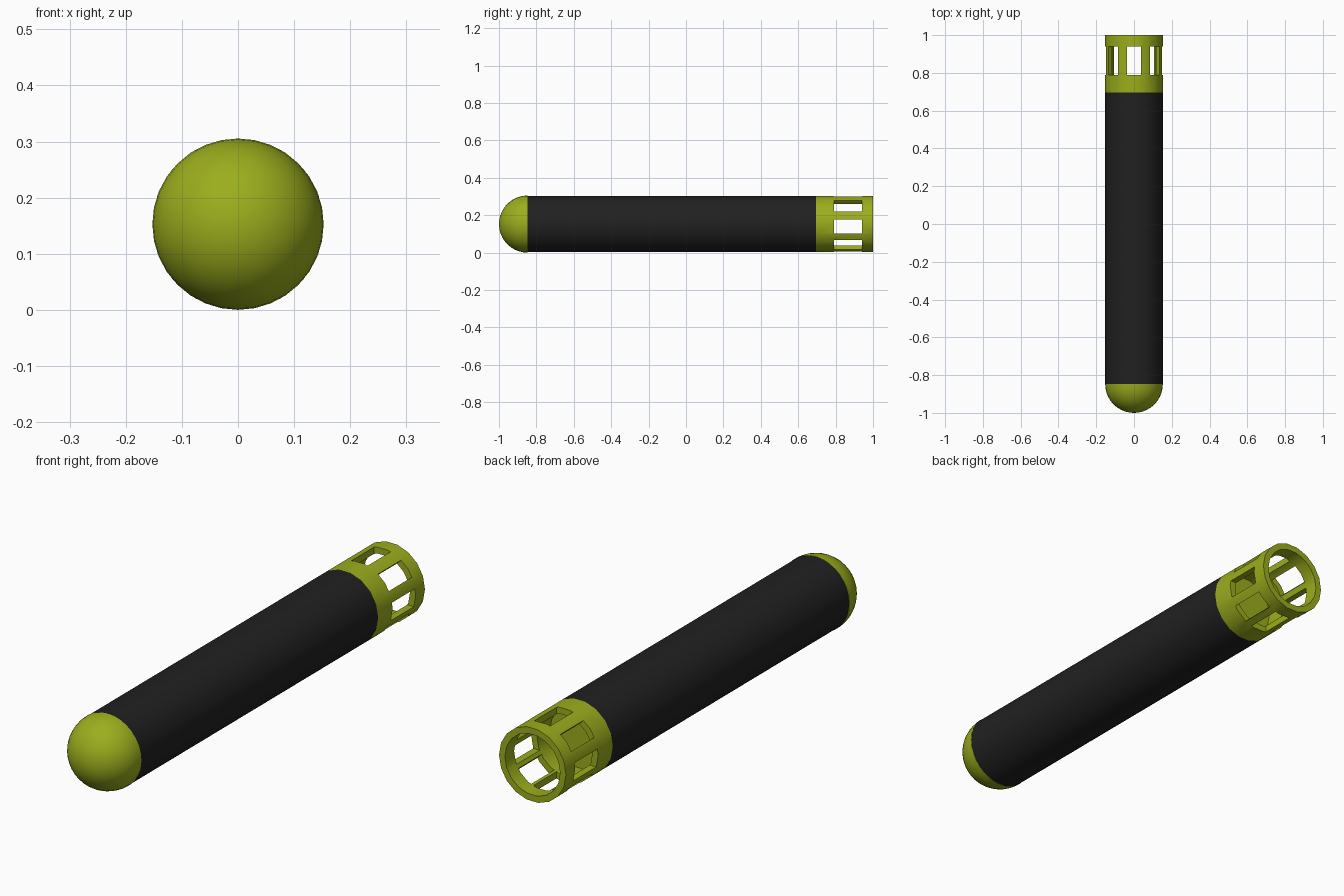
import bpy, bmesh, math
from mathutils import Matrix

if "Cube" in bpy.data.objects:
    bpy.data.objects.remove(bpy.data.objects["Cube"])

R, RI, ZC = 0.1527, 0.126, 0.1527      # outer radius, inner radius, axis height
SIDES = 18


def material(name, rgb):
    m = bpy.data.materials.new(name)
    m.diffuse_color = (*rgb, 1)
    m.use_nodes = True
    m.node_tree.nodes["Principled BSDF"].inputs["Base Color"].default_value = m.diffuse_color
    return m


GREEN = material("olive_green", (0.33, 0.42, 0.012))
BLACK = material("matt_black", (0.015, 0.015, 0.015))


def add_object(name, bm, mat=None):
    me = bpy.data.meshes.new(name)
    bm.to_mesh(me)
    bm.free()
    ob = bpy.data.objects.new(name, me)
    bpy.context.collection.objects.link(ob)
    if mat:
        me.materials.append(mat)
    return ob


def lathe(name, profile, sides, mat):
    """Revolve (y, radius) points about the long axis."""
    bm = bmesh.new()
    verts = [bm.verts.new((r, y, 0)) for y, r in profile]
    edges = [bm.edges.new(p) for p in zip(verts, verts[1:])]
    bmesh.ops.spin(bm, geom=verts + edges, cent=(0, 0, 0), axis=(0, 1, 0),
                   angle=2 * math.pi, steps=sides)
    bmesh.ops.remove_doubles(bm, verts=bm.verts, dist=1e-4)
    bmesh.ops.recalc_face_normals(bm, faces=bm.faces)
    bmesh.ops.translate(bm, verts=bm.verts, vec=(0, 0, ZC))
    return add_object(name, bm, mat)


def smooth(ob):
    bpy.ops.object.select_all(action='DESELECT')
    ob.select_set(True)
    bpy.context.view_layer.objects.active = ob
    bpy.ops.object.shade_smooth_by_angle(angle=math.radians(30))


# rounded nose
yc = -1 + R
arc = [(yc - R * math.cos(a), R * math.sin(a))
       for a in (math.pi / 2 * i / 10 for i in range(11))]
nose = lathe("rounded_nose", arc + [(yc, 0)], 32, GREEN)

# long grip
grip = lathe("grip", [(yc, 0), (yc, R), (0.695, R), (0.695, 0)], SIDES, BLACK)

# hollow end collar
collar = lathe("slotted_collar",
               [(0.695, 0), (0.695, R), (1, R), (1, RI), (0.705, RI), (0.705, 0)],
               SIDES, GREEN)

# eight windows cut by four crossing bars, set slightly below the axis
cutters = []
for i in range(4):
    bm = bmesh.new()
    bmesh.ops.create_cube(bm, size=1, matrix=Matrix.Translation((0, 0.865, 0.139))
                          @ Matrix.Rotation(i * math.pi / 4, 4, 'Y')
                          @ Matrix.Diagonal((0.075, 0.15, 0.6, 1)))
    cut = add_object(f"window_cutter_{i}", bm)
    cut.hide_render = True
    mod = collar.modifiers.new("window", 'BOOLEAN')
    mod.operation, mod.solver, mod.object = 'DIFFERENCE', 'EXACT', cut
    cutters.append(cut)

dg = bpy.context.evaluated_depsgraph_get()
cut_mesh = bpy.data.meshes.new_from_object(collar.evaluated_get(dg))
collar.modifiers.clear()
collar.data = cut_mesh
for c in cutters:
    bpy.data.objects.remove(c)

for ob in (nose, grip, collar):
    smooth(ob)
